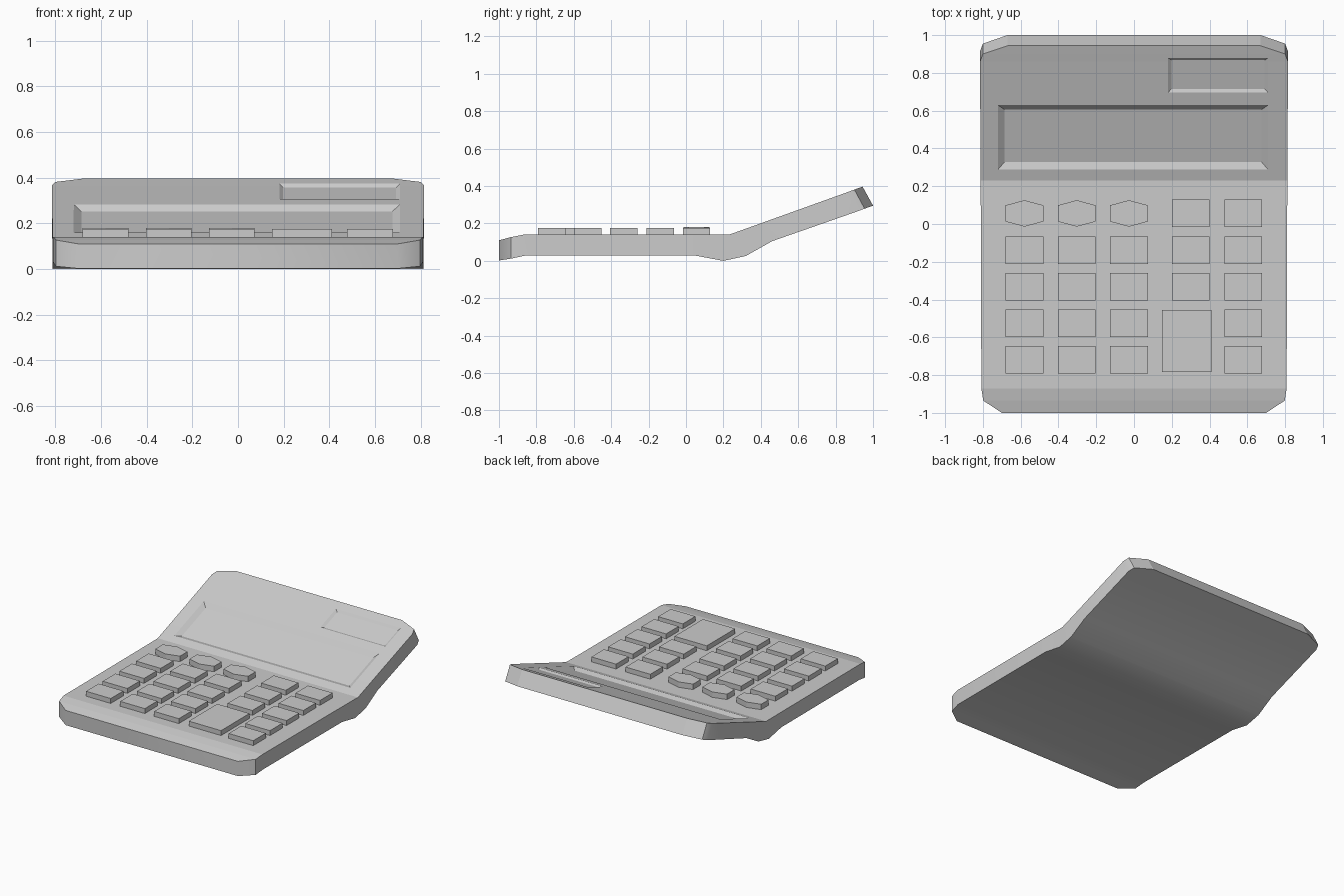
import bpy, bmesh, math
from mathutils import Vector

if "Cube" in bpy.data.objects:
    bpy.data.objects.remove(bpy.data.objects["Cube"])


def make_object(name, bm):
    bmesh.ops.recalc_face_normals(bm, faces=bm.faces)
    mesh = bpy.data.meshes.new(name)
    bm.to_mesh(mesh)
    bm.free()
    ob = bpy.data.objects.new(name, mesh)
    bpy.context.collection.objects.link(ob)
    return ob


def loft(name, rings):
    """Skin a list of equal-length closed rings and cap the ends."""
    bm = bmesh.new()
    vs = [[bm.verts.new(p) for p in ring] for ring in rings]
    n = len(rings[0])
    for a, b in zip(vs, vs[1:]):
        for i in range(n):
            j = (i + 1) % n
            bm.faces.new((a[i], a[j], b[j], b[i]))
    bm.faces.new(vs[0])
    bm.faces.new(vs[-1][::-1])
    return make_object(name, bm)


# Bent casing: top y, z, bottom y, z, half width from front to back
stations = [
    (-1.00, .110, -1.00, .002, .70),
    (-.935, .127, -.935, .012, .798),
    (-.87, .140, -.86, .028, .808),
    (.05, .140, .05, .028, .811),
    (.20, .140, .20, .000, .812),
    (.23, .140, .32, .026, .813),
    (.37, .190, .46, .105, .813),
    (.86, .366, .915, .264, .815),
    (.90, .381, .955, .279, .80),
    (.944, .397, 1.00, .295, .67),
]
body = loft("casing", [
    [(-w, yt, zt), (w, yt, zt), (w, yb, zb), (-w, yb, zb)]
    for yt, zt, yb, zb, w in stations])

# Sunken windows in the tilted panel
slope = math.atan2(.257, .714)
along = Vector((0, math.cos(slope), math.sin(slope)))
normal = Vector((0, -math.sin(slope), math.cos(slope)))


def cut_window(name, x0, x1, y0, y1, wall, depth):
    def ring(k):
        s = wall * k
        pts = []
        for x, y in ((x0 + s, y0), (x1 - s, y0), (x1 - s, y1), (x0 + s, y1)):
            base = Vector((x, y, .14 + (y - .23) * math.tan(slope)))
            base += along * (s if y == y0 else -s) - normal * depth * k
            pts.append(base)
        return pts
    cutter = loft(name, [ring(-.5), ring(1)])
    cutter.hide_render = True
    mod = body.modifiers.new(name, 'BOOLEAN')
    mod.operation = 'DIFFERENCE'
    mod.solver = 'EXACT'
    mod.object = cutter
    bpy.context.view_layer.objects.active = body
    bpy.ops.object.modifier_apply(modifier=name)
    bpy.data.objects.remove(cutter, do_unlink=True)


cut_window("display_cutter", -.72, .71, .288, .63, .034, .022)
cut_window("solar_cutter", .18, .71, .695, .88, .018, .012)

# Smooth casing sides and underside, flat top
bpy.ops.object.select_all(action='DESELECT')
body.select_set(True)
bpy.context.view_layer.objects.active = body
bpy.ops.object.shade_smooth_by_angle(angle=math.radians(40))
for p in body.data.polygons:
    if p.normal.z > .3:
        p.use_smooth = False


# Keys
def key(name, x, y, outline, top):
    return loft(name, [[(x + a, y + b, z) for a, b in outline]
                       for z in (.13, top)])


def rect(w, h):
    return [(-w, -h), (w, -h), (w, h), (-w, h)]


hexagon = [(0, -.07), (.1, -.043), (.1, .043), (0, .07), (-.1, .043), (-.1, -.043)]
columns = [-.58, -.303, -.027, .30, .578]
rows = [-.718, -.525, -.332, -.138, .056]
for r, y in enumerate(rows):
    for c, x in enumerate(columns):
        if c == 3 and r < 2:
            continue
        if r == 4 and c < 3:
            key(f"hex_key_{c}", x, y, hexagon, .18)
        else:
            key(f"key_{r}_{c}", x, y, rect(.1, .073), .176)
key("large_key", .28, -.619, rect(.131, .165), .176)
